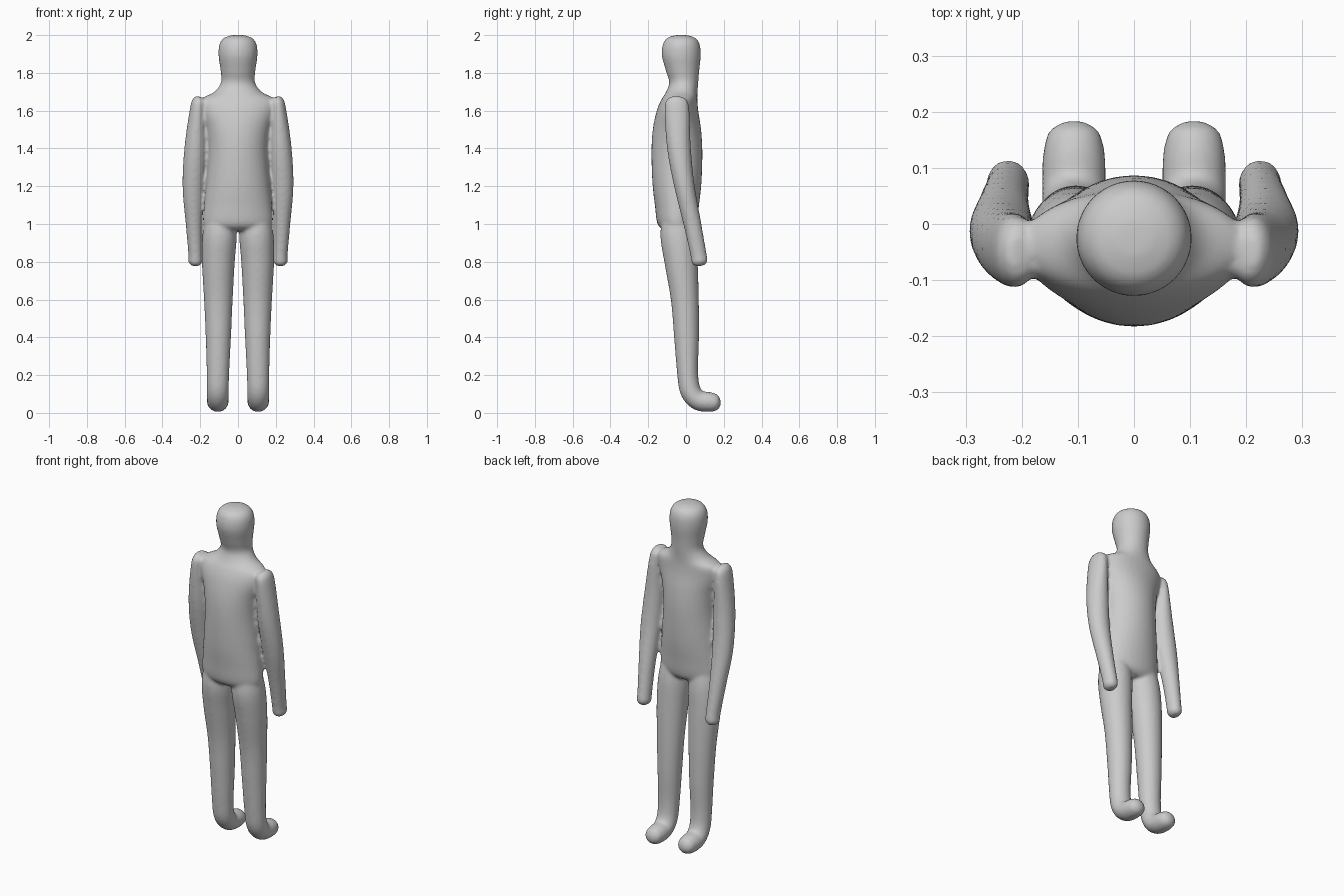
import bpy, bmesh, math
from mathutils import Vector

if "Cube" in bpy.data.objects:
    bpy.data.objects.remove(bpy.data.objects["Cube"])

SIDES = 32


def spline(rows, steps=6):
    """Smooth station rows with a Catmull-Rom curve."""
    out = []
    for i in range(len(rows) - 1):
        a, b, c, d = (rows[max(i - 1, 0)], rows[i], rows[i + 1],
                      rows[min(i + 2, len(rows) - 1)])
        for s in range(steps):
            t = s / steps
            out.append([0.5 * (2 * q + (r - p) * t + (2 * p - 5 * q + 4 * r - w) * t * t
                               + (3 * q - p - 3 * r + w) * t ** 3)
                        for p, q, r, w in zip(a, b, c, d)])
    return out + [list(rows[-1])]


def loft(bm, rows, sx=1, upright=False):
    """Closed tube through rows of x, y, z, half width, half depth."""
    rows = spline(rows)
    rings = []
    for i, (x, y, z, rx, ry) in enumerate(rows):
        a, b = rows[max(i - 1, 0)], rows[min(i + 1, len(rows) - 1)]
        t = Vector((0, 0, -1)) if upright else (Vector(b[:3]) - Vector(a[:3])).normalized()
        u = (Vector((1, 0, 0)) - t * t.x).normalized()
        v = t.cross(u)
        ring = []
        for k in range(SIDES):
            ang = math.tau * k / SIDES
            p = Vector((x, y, z)) + u * max(rx, .004) * math.cos(ang) + v * max(ry, .004) * math.sin(ang)
            ring.append(bm.verts.new((p.x * sx, p.y, p.z)))
        rings.append(ring)
    faces = [bm.faces.new(rings[0]), bm.faces.new(rings[-1])]
    for r, s in zip(rings, rings[1:]):
        for k in range(SIDES):
            j = (k + 1) % SIDES
            faces.append(bm.faces.new((r[k], r[j], s[j], s[k])))
    bmesh.ops.recalc_face_normals(bm, faces=faces)


# Head, neck and torso from the crown down
torso = [(0, -.025, 2.0, .03, .03), (0, -.025, 1.985, .075, .075),
         (0, -.025, 1.95, .099, .098), (0, -.025, 1.89, .103, .103),
         (0, -.018, 1.81, .092, .088), (0, -.012, 1.75, .090, .077),
         (0, -.022, 1.70, .125, .083), (0, -.035, 1.66, .195, .095),
         (0, -.045, 1.60, .198, .110), (0, -.048, 1.50, .168, .128),
         (0, -.048, 1.38, .157, .135), (0, -.048, 1.22, .168, .130),
         (0, -.048, 1.10, .180, .117), (0, -.048, 1.0, .184, .103),
         (0, -.045, .965, .15, .07)]
# Leg running down and turning into the foot
leg = [(.09, -.045, 1.08, .07, .07), (.097, -.042, .95, .090, .094),
       (.104, -.026, .8, .087, .088), (.104, -.006, .6, .076, .074),
       (.104, .003, .4, .067, .066), (.106, .008, .22, .060, .056),
       (.107, .022, .12, .058, .055), (.107, .062, .068, .057, .053),
       (.107, .12, .058, .056, .053), (.107, .165, .055, .045, .042),
       (.107, .184, .055, .015, .014)]
# Arm from the shoulder to the rounded hand
arm = [(.200, -.05, 1.672, .018, .03), (.205, -.05, 1.655, .035, .055),
       (.214, -.048, 1.6, .042, .066), (.226, -.037, 1.4, .058, .063),
       (.236, -.008, 1.2, .058, .054), (.232, .034, 1.0, .045, .047),
       (.225, .066, .84, .038, .043), (.225, .072, .80, .038, .043),
       (.225, .075, .778, .02, .025)]

bm = bmesh.new()
loft(bm, torso, upright=True)
for side in (1, -1):
    loft(bm, leg, side)
    loft(bm, arm, side)
me = bpy.data.meshes.new("body")
bm.to_mesh(me)
bm.free()
body = bpy.data.objects.new("body", me)
bpy.context.collection.objects.link(body)

mat = bpy.data.materials.new("plain_grey")
mat.diffuse_color = (.6, .6, .6, 1)
mat.use_nodes = True
mat.node_tree.nodes["Principled BSDF"].inputs["Base Color"].default_value = mat.diffuse_color
me.materials.append(mat)

# Fuse the limbs into one skin and soften the joints
fuse = body.modifiers.new("fuse", 'REMESH')
fuse.mode = 'VOXEL'
fuse.voxel_size = .009
fuse.use_smooth_shade = True
soften = body.modifiers.new("soften", 'SMOOTH')
soften.factor = .5
soften.iterations = 8
